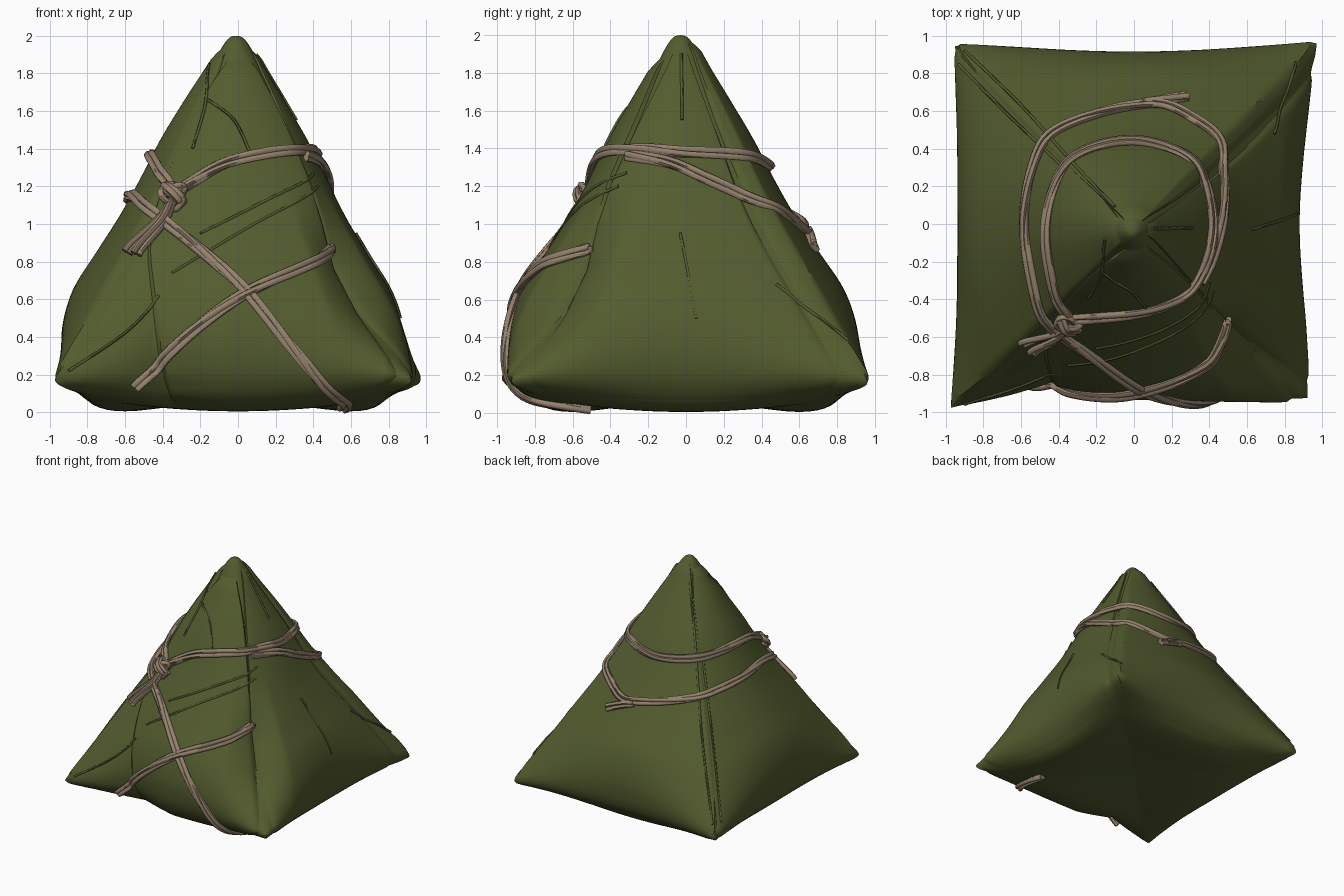
import bpy, bmesh, math
from mathutils import Vector
from mathutils.bvhtree import BVHTree

if "Cube" in bpy.data.objects:
    bpy.data.objects.remove(bpy.data.objects["Cube"])


def material(name, col):
    m = bpy.data.materials.new(name)
    m.diffuse_color = (*col, 1)
    m.use_nodes = True
    m.node_tree.nodes["Principled BSDF"].inputs["Base Color"].default_value = m.diffuse_color
    return m


LEAF = material("leaf green", (0.086, 0.106, 0.028))
CORD = material("twine tan", (0.30, 0.222, 0.152))


def spline(pts, t):
    """Catmull-Rom through pts, t counted in control points."""
    n = len(pts) - 1
    i = min(int(t), n - 1)
    f = t - i
    a, b, c, d = (Vector(pts[max(0, min(n, i + k))]) for k in (-1, 0, 1, 2))
    return b + (c - a) * (0.5 * f) + (a * 2 - b * 5 + c * 4 - d) * (0.5 * f * f) \
        + (b * 3 - a - c * 3 + d) * (0.5 * f ** 3)


# Profile of the parcel: height at face middle, at corner, radius at middle, at corner
RINGS = [(.06, .06, 0, 0), (.035, .04, .3, .38), (.005, .04, .6, .8), (.04, .09, .77, 1.11),
         (.15, .13, .86, 1.3), (.28, .18, .895, 1.365), (.45, .28, .89, 1.295),
         (.65, .5, .825, 1.115), (.85, .75, .695, .92), (1.05, 1.0, .565, .72),
         (1.25, 1.22, .455, .555), (1.45, 1.45, .355, .41), (1.65, 1.65, .24, .275),
         (1.82, 1.82, .14, .155), (1.94, 1.94, .075, .075), (1.99, 1.99, .035, .035), (2, 2, 0, 0)]
CORNER = [1.0, 0.982, 1.0, 0.962]       # size of the corners at 45, 135, 225, 315 degrees
# Valleys between leaves: angle, width on each side, depth at every ring
VALLEYS = [(243, 17, 24, (0, 0, .04, .1, .12, .11, .08, .05, .02, 0, 0, 0, 0, 0, 0, 0, 0)),
           (315, 16, 16, (0, 0, 0, 0, 0, 0, .05, .15, .16, .06, 0, 0, 0, 0, 0, 0, 0))]


def surface(deg, t, off=0.0):
    z0, z1, mid, diag = spline(RINGS, t)
    quarter = deg % 90
    sec = 1 / math.cos(math.radians(min(quarter, 90 - quarter)))
    w = (sec - 1) / (math.sqrt(2) - 1)
    mid = max(mid, 1e-5)
    diag = max(diag, mid) * (1 + (CORNER[int(deg % 360 // 90)] - 1) * w)
    r = mid * sec ** (math.log(diag / mid) / math.log(math.sqrt(2))) + off
    z = min(2, max(0, z0 + (z1 - z0) * w))
    a = math.radians(deg)
    # slightly flatter right side
    r -= .035 * max(0, math.cos(a)) ** 4 * max(0, min(1, (t - 2) / 2, (10 - t) / 2.5))
    for centre, left, right, depths in VALLEYS:
        d = deg % 360 - centre
        s = 1 - abs(d) / (left if d < 0 else right)
        if s > 0:
            i = min(int(t), 15)
            r -= s ** 1.3 * (depths[i] + (depths[i + 1] - depths[i]) * (t - i))
    return Vector((r * math.cos(a) - .005 * z, r * math.sin(a) - .015 * z, z))


def finish(ob, angle=40):
    bpy.ops.object.select_all(action='DESELECT')
    ob.select_set(True)
    bpy.context.view_layer.objects.active = ob
    if ob.type == 'CURVE':
        bpy.ops.object.convert(target='MESH')
    bpy.ops.object.shade_smooth_by_angle(angle=math.radians(angle))


layers_v, layers_f = [], []             # every leaf layer, so the twine can lie on top


def sheet(name, rows, weld=False):
    """Grid of points, rows going upward, each row counter-clockwise."""
    w = len(rows[0])
    verts = [p for row in rows for p in row]
    faces = [(j * w + i, j * w + i + 1, (j + 1) * w + i + 1, (j + 1) * w + i)
             for j in range(len(rows) - 1) for i in range(w - 1)]
    base = len(layers_v)
    layers_v.extend(verts)
    layers_f.extend(tuple(base + k for k in f) for f in faces)
    me = bpy.data.meshes.new(name)
    me.from_pydata(verts, [], faces)
    if weld:
        bm = bmesh.new()
        bm.from_mesh(me)
        bmesh.ops.remove_doubles(bm, verts=bm.verts, dist=1e-4)
        bm.to_mesh(me)
        bm.free()
    me.materials.append(LEAF)
    ob = bpy.data.objects.new(name, me)
    bpy.context.collection.objects.link(ob)
    finish(ob)


# Stuffed inner parcel
sheet("parcel_body", [[surface(i * 1.5, j / 4) for i in range(241)] for j in range(65)], True)


def leaf(name, edges, off, bulge):
    """Wrapped leaf; edges = (ring, start angle, end angle) from the bottom up."""
    rows, n, m = [], 64, 60
    for j in range(m + 1):
        v = j / m
        t, a0, a1 = spline(edges, v * (len(edges) - 1))
        row = []
        for i in range(n + 1):
            u = i / n
            rim = min(1, min(u, 1 - u) * 30, v * 10, (1 - v) * 10)
            o = -.012 + (off + .012) * rim
            o += bulge * math.sin(math.pi * u) * math.sin(math.pi * v)
            row.append(surface(a0 + (a1 - a0) * u, t, o))
        rows.append(row)
    sheet(name, rows)


# Outer leaves, overlapping along the corner seams
leaf("front_leaf", [(2.5, -117, -50), (5, -117, -47), (7, -121, -45), (9.5, -134, -43),
                    (12, -134, -42), (13.5, -112, -50)], .026, .008)
leaf("right_leaf", [(3, -42, 42), (6, -44, 41), (9, -47, 35), (12, -40, 30), (14, -20, 20)], .015, .005)
leaf("back_leaf", [(3, 42, 134), (6, 39, 138), (9, 36, 140), (12, 32, 138), (14.5, 40, 130)], .02, .004)
leaf("left_leaf", [(3, 137, 226), (6, 133, 229), (9, 132, 232), (12, 130, 238), (14, 140, 232)],
     .01, .045)

TREE = BVHTree.FromPolygons(layers_v, layers_f)


def snap(p):
    """Two numbers = front view (x, z); three = pull in or out horizontally."""
    if len(p) == 2:
        o, d = Vector((p[0], -3, p[1])), Vector((0, 1, 0))
    else:
        d = -Vector((p[0], p[1], 0)).normalized()
        o = Vector((0, 0, p[2])) - d * 3
    hit, nor, _, _ = TREE.ray_cast(o, d)
    if hit is None:
        hit, nor, _, _ = TREE.find_nearest(Vector(p) if len(p) == 3 else o + d * 2.2)
    return hit, nor


def strands(name, pts, nors, count, rad, mat):
    cu = bpy.data.curves.new(name, 'CURVE')
    cu.dimensions = '3D'
    cu.bevel_depth = rad
    cu.bevel_resolution = 1
    cu.use_fill_caps = True
    for k in range(count):
        sp = cu.splines.new('POLY')
        sp.points.add(len(pts) - 1)
        run = 0
        for i, p in enumerate(pts):
            tan = (pts[min(i + 1, len(pts) - 1)] - pts[max(i - 1, 0)]).normalized()
            side = tan.cross(nors[i]).normalized()
            up = side.cross(tan)
            run += (p - pts[max(i - 1, 0)]).length
            ph = math.tau * k / count + run * 2.5
            q = p + (up * math.cos(ph) * .6 + side * math.sin(ph) * 1.1) * (rad if count > 1 else 0)
            sp.points[i].co = (*q, 1)
    cu.materials.append(mat)
    ob = bpy.data.objects.new(name, cu)
    bpy.context.collection.objects.link(ob)
    finish(ob, 60)


def wrap(name, ctrl, count=3, rad=.0175, lift=.016, mat=CORD):
    """Cord laid on the leaves along the control points."""
    ctrl = [snap(p)[0] for p in ctrl]
    n = (len(ctrl) - 1) * 10
    hits = [snap(spline(ctrl, i / 10)) for i in range(n + 1)]
    pts = [h + nn * lift for h, nn in hits]
    nors = [nn for h, nn in hits]
    for _ in range(6 if count > 1 else 1):
        for q in (pts, nors):
            q[1:-1] = [(q[i - 1] + q[i] * 2 + q[i + 1]) / 4 for i in range(1, n)]
    strands(name, pts, nors, count, rad, mat)


def free(name, ctrl, count=2, rad=.017):
    n = (len(ctrl) - 1) * 8
    pts = [spline(ctrl, i / 8) for i in range(n + 1)]
    strands(name, pts, [Vector((-.4, -.8, .45))] * (n + 1), count, rad, CORD)


# Twine: upper ring, descending second ring, and the cross on the front
wrap("upper_twine", [(-.33, 1.16), (-.22, 1.23), (-.05, 1.32), (.2, 1.38), (.42, -.25, 1.39),
                     (.45, 0, 1.37), (.3, .27, 1.36), (0, .43, 1.30), (-.35, .3, 1.34),
                     (-.46, 0, 1.36), (-.43, -.22, 1.33), (-.38, -.42, 1.24), (-.33, 1.16)])
wrap("lower_twine", [(.36, -.32, 1.36), (.45, -.1, 1.32), (.5, .1, 1.24), (.47, .35, 1.13),
                     (.32, .57, 1.02), (.17, .66, .96), (0, .68, .98), (-.3, .57, 1.04),
                     (-.5, .35, 1.1), (-.58, 0, 1.14), (-.56, -.25, 1.14), (-.47, 1.07),
                     (-.35, .98), (-.2, .86), (.05, .63), (.3, .33), (.48, .12), (.56, .035)])
wrap("back_twine_end", [(.05, .68, .96), (.18, .7, .92), (.3, .71, .87)])
wrap("front_cross_twine", [(.49, -.5, .87), (.44, .82), (.33, .755), (.05, .63), (-.15, .5),
                           (-.33, .35), (-.48, .2), (-.55, .14)], lift=.02)

# Knot and its two loose tails
c = snap((-.33, 1.15))[0] + Vector((-.01, -.02, 0))
knot = []
for i in range(25):
    a = math.tau * i / 24
    knot.append(c + Vector(((math.sin(a) + 2 * math.sin(2 * a)) * .019, math.sin(3 * a) * .026,
                            (math.cos(a) - 2 * math.cos(2 * a)) * .022)))
free("knot", knot, 2, .018)
free("knot_band", [c + Vector(d) for d in ((-.05, .02, .05), (-.02, -.04, .03), (.03, -.04, -.02),
                                           (.05, .02, -.05))], 3, .017)
for k, end in enumerate(((-.59, -.64, .85), (-.54, -.69, .84))):
    e = Vector(end)
    free("knot_tail_%d" % (k + 1), [c, c.lerp(e, .4) + Vector((.03, -.01, .0)), c.lerp(e, .85), e])

# Folds in the leaves, as fine ridges
FOLDS = [[(-.35, .74), (0, .95), (.42, 1.2)], [(-.2, .95), (.1, 1.1), (.4, 1.27)],
         [(-.16, 1.66), (-.02, 1.55), (.07, 1.36)], [(-.9, .22), (-.6, .42), (-.42, .62)],
         [(.8, .05, .5), (.7, 0, .8), (.6, -.03, .95)], [(.7, .45, .68), (.8, .7, .5), (.85, .85, .38)],
         [(.3, -.02, 1.55), (.2, -.02, 1.7), (.08, -.02, 1.9)],
         [(-.1, .09, 1.85), (-.35, .35, 1.35), (-.6, .63, .8), (-.88, .9, .27)],
         [(-.35, .28, 1.35), (-.6, .52, .8), (-.9, .82, .27)],
         [(-.15, 1.85), (-.17, 1.65), (-.24, 1.4)]]
for i, f in enumerate(FOLDS):
    wrap("leaf_fold_%d" % (i + 1), f, 1, .008, .003, LEAF)
